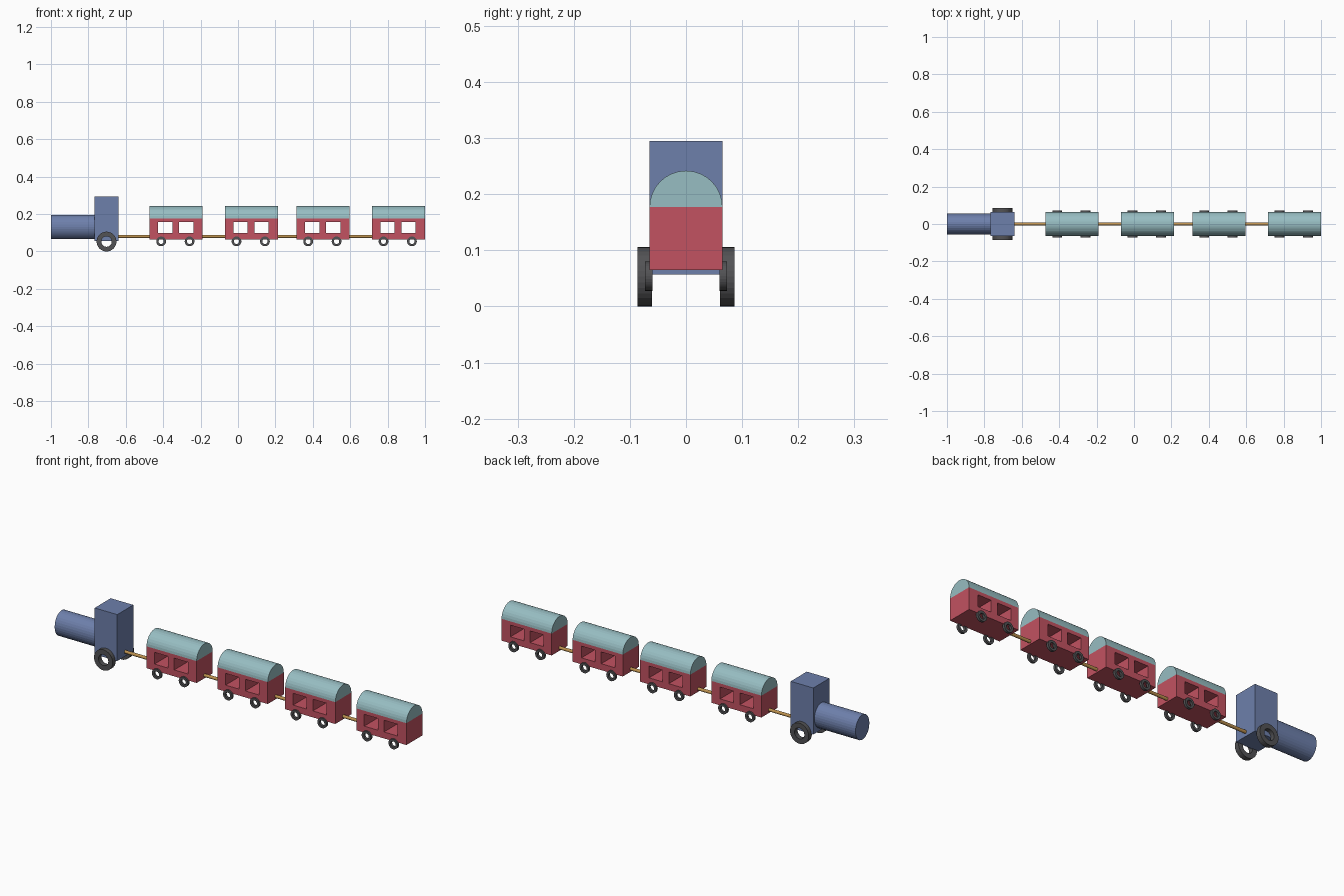
import bpy, bmesh, math
from mathutils import Matrix

cube = bpy.data.objects.get("Cube")
if cube:
    bpy.data.objects.remove(cube, do_unlink=True)


def material(name, rgb):
    m = bpy.data.materials.new(name)
    m.use_nodes = True
    m.diffuse_color = (*rgb, 1)
    m.node_tree.nodes["Principled BSDF"].inputs["Base Color"].default_value = (*rgb, 1)
    return m


BLUE = material("engine blue", (0.155, 0.215, 0.41))
RED = material("carriage red", (0.54, 0.085, 0.12))
TEAL = material("roof teal", (0.31, 0.51, 0.54))
GREY = material("wheel grey", (0.085, 0.085, 0.09))
GOLD = material("coupling gold", (0.52, 0.29, 0.08))


def finish(name, bm, mat, loc=(0, 0, 0)):
    bmesh.ops.remove_doubles(bm, verts=bm.verts, dist=1e-5)
    bmesh.ops.recalc_face_normals(bm, faces=bm.faces)
    mesh = bpy.data.meshes.new(name)
    bm.to_mesh(mesh)
    bm.free()
    mesh.materials.append(mat)
    ob = bpy.data.objects.new(name, mesh)
    ob.location = loc
    bpy.context.collection.objects.link(ob)
    return ob


def slab(name, polygons, depth, mat, loc):
    """Flat polygons in the x-z plane, thickened evenly along y."""
    bm = bmesh.new()
    for poly in polygons:
        bm.faces.new([bm.verts.new((x, 0, z)) for x, z in poly])
    ob = finish(name, bm, mat, loc)
    mod = ob.modifiers.new("thickness", "SOLIDIFY")
    mod.thickness, mod.offset = depth, 0
    return ob


def rod(name, x0, x1, z, ry, rz, mat, segments=32):
    """Cylinder lying along x with an elliptical section."""
    bm = bmesh.new()
    bmesh.ops.create_cone(bm, cap_ends=True, segments=segments,
                          radius1=1, radius2=1, depth=x1 - x0)
    bm.transform(Matrix.Diagonal((1, ry, rz, 1)) @ Matrix.Rotation(math.pi / 2, 4, "Y"))
    return finish(name, bm, mat, ((x0 + x1) / 2, 0, z))


def wheel_pair(name, x, z, outer, inner, y, width):
    """Two open ring wheels, one on each side."""
    n = 32
    ring = [(math.cos(i * math.tau / n), math.sin(i * math.tau / n)) for i in range(n)]
    quads = []
    for i in range(n):
        (a, b), (c, d) = ring[i], ring[(i + 1) % n]
        quads.append([(a * inner, b * inner), (a * outer, b * outer),
                      (c * outer, d * outer), (c * inner, d * inner)])
    for side, sign in (("left", 1), ("right", -1)) if x is None else (("back", 1), ("front", -1)):
        slab(f"{name}_{side}", quads, width, GREY, (x, sign * y, z))


# Engine
rod("boiler", -1, -0.76, 0.132, 0.056, 0.064, BLUE)
slab("cab", [[(-0.064, 0.057), (0.064, 0.057), (0.064, 0.295), (-0.064, 0.295)]],
     0.13, BLUE, (-0.703, 0, 0))
wheel_pair("engine_wheel", -0.703, 0.053, 0.053, 0.028, 0.0735, 0.025)

# Carriages
HALF, FLOOR, EAVE, RADIUS = 0.142, 0.065, 0.177, 0.065
columns = [-HALF, -0.097, -0.020, 0.015, 0.092, HALF]
rows = [FLOOR, 0.098, 0.158, EAVE]
body_cells = [[(columns[i], rows[j]), (columns[i + 1], rows[j]),
               (columns[i + 1], rows[j + 1]), (columns[i], rows[j + 1])]
              for i in range(5) for j in range(3)
              if not (j == 1 and i in (1, 3))]  # window openings


def roof(name, x):
    bm = bmesh.new()
    arc = [math.pi * i / 16 for i in range(17)]
    face = bm.faces.new([bm.verts.new((-HALF, RADIUS * math.cos(a), RADIUS * math.sin(a)))
                         for a in arc])
    result = bmesh.ops.extrude_face_region(bm, geom=[face], use_keep_orig=True)
    moved = [g for g in result["geom"] if isinstance(g, bmesh.types.BMVert)]
    bmesh.ops.translate(bm, verts=moved, vec=(2 * HALF, 0, 0))
    return finish(name, bm, TEAL, (x, 0, EAVE))


centers = [-0.331, 0.072, 0.455, 0.858]
for k, cx in enumerate(centers, 1):
    slab(f"carriage_body_{k}", body_cells, 2 * RADIUS, RED, (cx, 0, 0))
    roof(f"carriage_roof_{k}", cx)
    for end, dx in (("fore", -0.080), ("aft", 0.072)):
        wheel_pair(f"carriage_{k}_{end}_wheel", cx + dx, 0.054, 0.026, 0.014, 0.0665, 0.013)

# Couplings between neighbouring vehicles
starts = [-0.65] + [c + HALF - 0.01 for c in centers[:-1]]
for k, (x0, cx) in enumerate(zip(starts, centers), 1):
    rod(f"coupling_{k}", x0, cx - HALF + 0.01, 0.08, 0.008, 0.008, GOLD, 16)
